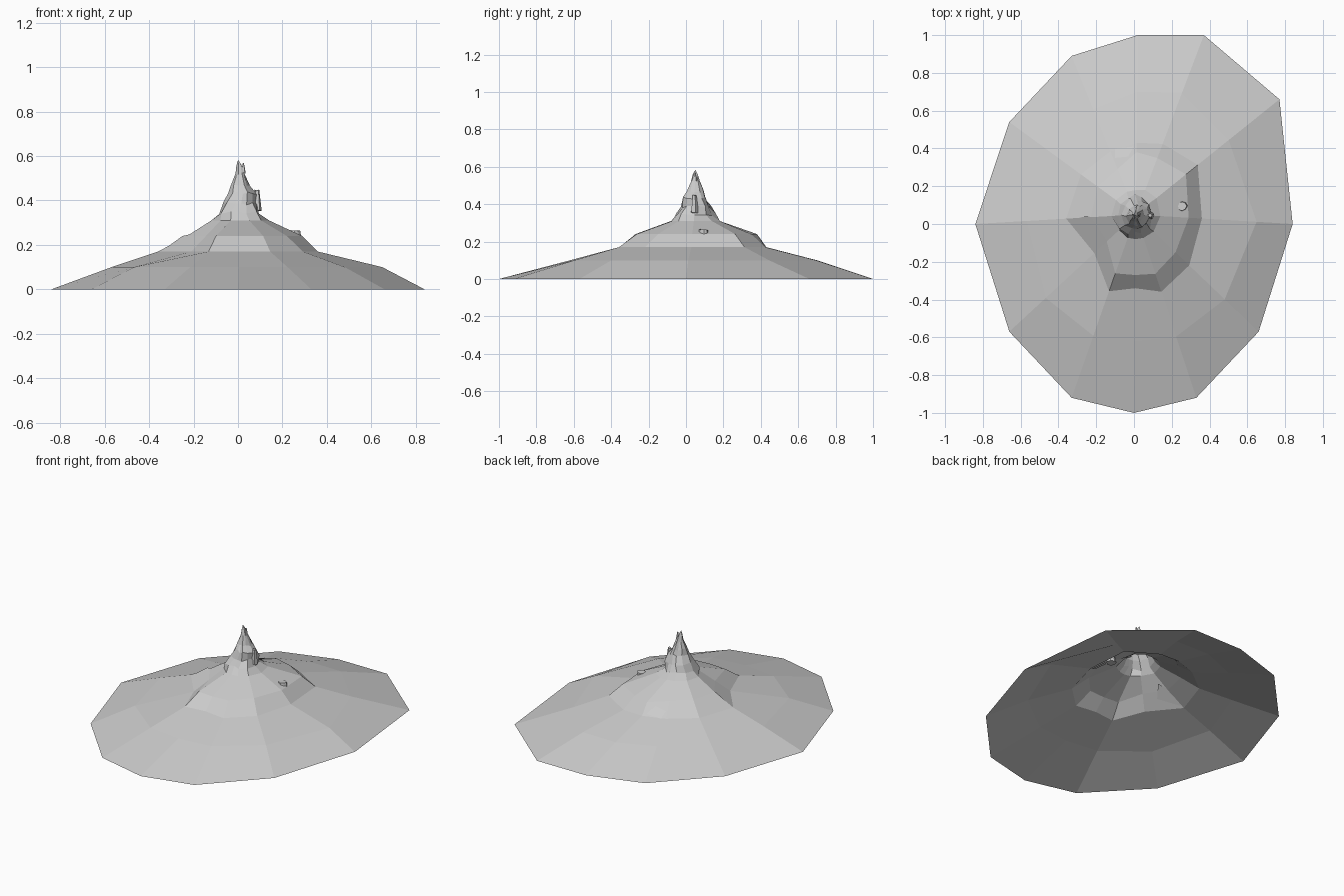
import bpy, bmesh, math, random
from mathutils import Vector

if "Cube" in bpy.data.objects:
    bpy.data.objects.remove(bpy.data.objects["Cube"])

random.seed(4)
CENTRE = Vector((0.01, 0.05, 0))

# foot of the mountain, counter-clockwise from the right
outline = [(.84, 0), (.77, .66), (.37, 1), (.02, 1), (-.33, .89), (-.66, .54),
           (-.84, 0), (-.66, -.57), (-.33, -.92), (0, -1), (.33, -.92), (.66, -.57)]

# contour height -> distance from the centre along each of the 12 spokes
contours = {
    .10: [.64, .63, .69, .65, .60, .55, .58, .65, .68, .67, .68, .65],
    .17: [.35, .42, .40, .38, .36, .36, .37, .30, .43, .39, .43, .39],
    .24: [.28, .34, .32, .33, .26, .25, .24, .21, .33, .32, .33, .29],
    .31: [.13, .14, .14, .13, .13, .13, .13, .12, .13, .13, .13, .13],
}

# steep summit rings: height, centre x, centre y, radius
summit = [(.345, .005, .050, .100), (.385, .015, .052, .080), (.435, .022, .045, .062),
          (.470, .014, .048, .041), (.520, .010, .050, .023), (.555, .006, .050, .013)]


def mesh_object(name, bm):
    mesh = bpy.data.meshes.new(name)
    bm.normal_update()
    bm.to_mesh(mesh)
    bm.free()
    ob = bpy.data.objects.new(name, mesh)
    bpy.context.collection.objects.link(ob)
    return ob


# mountain shell, open underneath
bm = bmesh.new()
spokes = [(Vector((x, y, 0)) - CENTRE).normalized() for x, y in outline]
rings = [[bm.verts.new((x, y, 0)) for x, y in outline]]
for z, radii in contours.items():
    rings.append([bm.verts.new(CENTRE + d * r + Vector((0, 0, z)))
                  for d, r in zip(spokes, radii)])
for z, cx, cy, r in summit:
    rings.append([bm.verts.new(Vector((cx, cy, z + random.uniform(-.008, .008)))
                               + d * r * random.uniform(.86, 1.14)) for d in spokes])
n = len(outline)
for low, high in zip(rings, rings[1:]):
    for i in range(n):
        j = (i + 1) % n
        bm.faces.new((low[i], low[j], high[j], high[i]))
tip = bm.verts.new((.0, .05, .583))
for i in range(n):
    bm.faces.new((rings[-1][i], rings[-1][(i + 1) % n], tip))
mesh_object("mountain", bm)


def rock(name, loc, radius, height, sides=5, top=.2):
    bm = bmesh.new()
    bmesh.ops.create_cone(bm, cap_ends=True, segments=sides, radius1=radius,
                          radius2=radius * top, depth=height)
    for v in bm.verts:
        v.co *= random.uniform(.9, 1.1)
    mesh_object(name, bm).location = loc


# small crags at the summit and shoulders
rock("summit_shard", (.024, .05, .545), .012, .045)
rock("right_crag", (.085, .045, .40), .022, .09, 5, .5)
rock("boulder", (.255, .095, .242), .03, .045, 8, .8)


def ledge(name, points):
    bm = bmesh.new()
    bm.faces.new([bm.verts.new(p) for p in points])
    mesh_object(name, bm)


# ledges poking out of the slopes
ledge("right_ledge", [(.29, 0, .21), (.35, .03, .172), (.34, .14, .172), (.28, .08, .21)])
ledge("back_ledge", [(-.1, .35, .20), (0, .36, .225), (.0, .41, .18), (-.1, .40, .17)])
ledge("left_ledge", [(-.34, .03, .175), (-.22, -.05, .215), (-.16, .03, .26), (-.25, .04, .24)])
